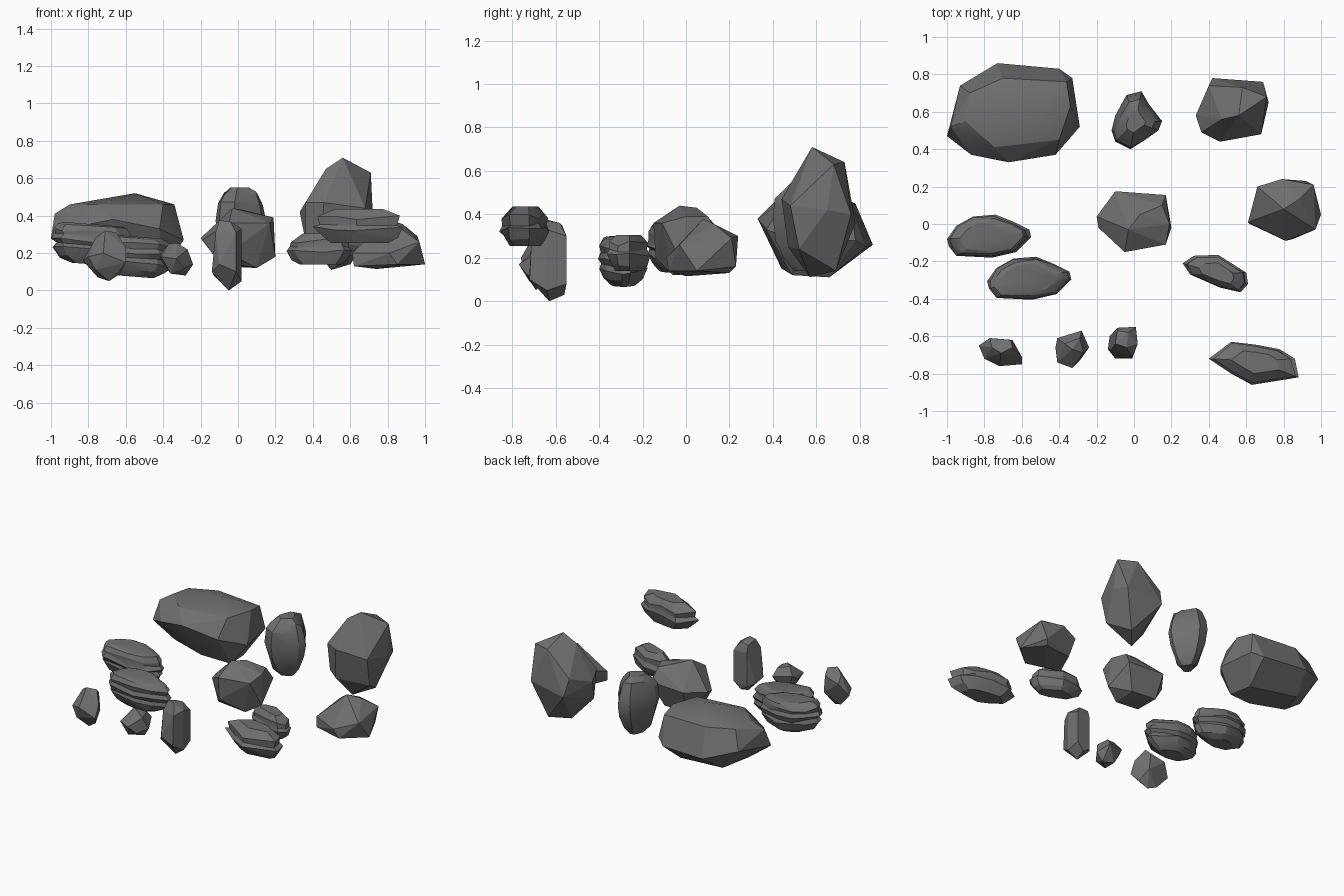
import bpy, bmesh, math, random

random.seed(4)
stone = bpy.data.materials.new("dark_grey_stone")
stone.diffuse_color = (0.16, 0.16, 0.16, 1)


def finish(name, bm, angle):
    bmesh.ops.recalc_face_normals(bm, faces=bm.faces[:])
    me = bpy.data.meshes.new(name)
    bm.to_mesh(me)
    bm.free()
    me.materials.append(stone)
    ob = bpy.data.objects.new(name, me)
    bpy.context.collection.objects.link(ob)
    bpy.ops.object.select_all(action='DESELECT')
    ob.select_set(True)
    bpy.context.view_layer.objects.active = ob
    bpy.ops.object.shade_smooth_by_angle(angle=math.radians(angle))
    return ob


def chiselled(name, corners, angle=8):
    """Angular stone: the convex hull of its corners."""
    bm = bmesh.new()
    for c in corners:
        bm.verts.new(c)
    res = bmesh.ops.convex_hull(bm, input=bm.verts[:])
    junk = {g for g in res["geom_interior"] + res["geom_unused"]
            if isinstance(g, bmesh.types.BMVert)}
    bmesh.ops.delete(bm, geom=list(junk), context='VERTS')
    bmesh.ops.dissolve_limit(bm, angle_limit=math.radians(9),
                             verts=bm.verts[:], edges=bm.edges[:])
    return finish(name, bm, angle)


def layered(name, outline, rings, jitter=0.012, tilt=(0, 0), angle=25):
    """Ledged stone: plan outline stacked in rings of (z, scale)."""
    cx = sum(p[0] for p in outline) / len(outline)
    cy = sum(p[1] for p in outline) / len(outline)
    bm = bmesh.new()
    loops = []
    for i, (z, s) in enumerate(rings):
        inner = 0 < i < len(rings) - 1
        loop = []
        for x, y in outline:
            k = s if s == 1 else s * random.uniform(0.94, 1.03)
            px, py = cx + (x - cx) * k, cy + (y - cy) * k
            pz = z + (px - cx) * tilt[0] + (py - cy) * tilt[1]
            if inner:
                pz += random.uniform(-jitter, jitter)
            loop.append(bm.verts.new((px, py, pz)))
        loops.append(loop)
    n = len(outline)
    for a, b in zip(loops, loops[1:]):
        for i in range(n):
            j = (i + 1) % n
            bm.faces.new((a[i], a[j], b[j], b[i]))
    bm.faces.new(loops[0][::-1])
    bm.faces.new(loops[-1])
    return finish(name, bm, angle)


# Large boulder, top sloping down towards the back
chiselled("large_boulder",
          [(-.55, .60, .52), (-.90, .55, .46), (-.88, .70, .45), (-.34, .63, .46),
           (-.40, .45, .46), (-.75, .41, .46), (-.36, .76, .44), (-.70, .78, .45),
           (-1, .47, .28), (-.98, .52, .41), (-.93, .74, .32), (-.73, .86, .26),
           (-.40, .83, .25), (-.33, .78, .28), (-.29, .52, .27), (-.42, .37, .33),
           (-.67, .33, .38), (-.87, .37, .34), (-.85, .50, .17), (-.40, .49, .12),
           (-.42, .66, .11), (-.78, .70, .15), (-.60, .44, .15)], 20)

# Upright nodular stone
layered("nodular_stone",
        [(-.12, .50), (-.10, .58), (-.04, .69), (.04, .71), (.08, .64), (.15, .55),
         (.13, .50), (.06, .45), (-.02, .40), (-.10, .44)],
        [(.14, .35), (.19, .65), (.29, .9), (.38, 1),
         (.46, .92), (.515, .74), (.55, .4)], .015)

# Tall angular boulder
chiselled("tall_boulder",
          [(.56, .58, .71), (.47, .56, .65), (.71, .68, .63), (.58, .73, .64),
           (.36, .49, .47), (.40, .74, .48), (.33, .58, .42), (.46, .44, .47),
           (.68, .48, .44), (.72, .65, .42), (.69, .76, .40), (.42, .78, .36),
           (.50, .57, .11), (.60, .69, .14), (.36, .52, .27), (.44, .47, .25),
           (.67, .52, .24)])

# Central block
chiselled("central_block",
          [(-.03, -.03, .44), (.03, .05, .43), (.19, 0, .39), (.15, .10, .39),
           (.17, .155, .30), (.17, -.11, .36), (.20, -.02, .18), (-.05, -.15, .36),
           (-.05, -.14, .20), (-.19, -.02, .27), (-.20, .04, .28), (-.10, .175, .30),
           (-.08, .12, .13), (.10, .10, .13), (.10, -.06, .12), (-.10, -.08, .15)])

# Right block
chiselled("right_block",
          [(.80, .08, .38), (.88, .13, .355), (.96, .21, .29), (.79, .24, .30),
           (.66, .20, .27), (.97, -.03, .26), (1, .05, .14), (.81, -.09, .20),
           (.61, .01, .20), (.62, 0, .13), (.74, 0, .115), (.90, .20, .13),
           (.70, .18, .13), (.92, .23, .16), (.85, -.08, .14)])

# Two matching oval ledge stones
oval = [(-1, -.08), (-.95, -.01), (-.86, .04), (-.74, .05), (-.64, .01), (-.56, -.03),
        (-.55, -.07), (-.63, -.15), (-.76, -.18), (-.95, -.17), (-.99, -.12)]
for name, dx, dy, z in (("oval_stone_back", 0, 0, .14), ("oval_stone_front", .215, -.225, .075)):
    layered(name, [(x + dx, y + dy) for x, y in oval],
            [(z, .5), (z + .03, .8), (z + .075, .95), (z + .095, .91), (z + .125, 1),
             (z + .15, .92), (z + .175, .95), (z + .2, .84), (z + .215, .67)],
            .009, (-.08, 0))

# Two long slabs, the smaller one turned
slabs = (("small_slab",
          [(.26, -.21), (.32, -.17), (.45, -.165), (.60, -.26), (.61, -.32),
           (.57, -.365), (.46, -.34), (.30, -.27)], .14, .165),
         ("long_slab",
          [(.40, -.72), (.52, -.63), (.65, -.645), (.78, -.67), (.86, -.72),
           (.88, -.82), (.63, -.86), (.52, -.80)], .255, .18))
for name, outline, z, h in slabs:
    layered(name, outline,
            [(z, .65), (z + .2 * h, .87), (z + .42 * h, 1),
             (z + .55 * h, .9), (z + .75 * h, .93), (z + h, .55)], .012)

# Small pointed stone
chiselled("small_pointed_stone",
          [(-.71, -.69, .32), (-.65, -.66, .31), (-.60, -.71, .23), (-.60, -.75, .15),
           (-.69, -.69, .05), (-.75, -.67, .07), (-.83, -.65, .16), (-.77, -.61, .24),
           (-.66, -.62, .27), (-.65, -.62, .15), (-.72, -.76, .20), (-.80, -.72, .18),
           (-.76, -.66, .285), (-.76, -.73, .11), (-.63, -.70, .09)])

# Pebble
chiselled("pebble",
          [(-.33, -.67, .255), (-.37, -.64, .25), (-.42, -.66, .17), (-.41, -.61, .20),
           (-.28, -.57, .18), (-.24, -.66, .14), (-.27, -.69, .22), (-.33, -.77, .17),
           (-.41, -.74, .18), (-.28, -.65, .08), (-.36, -.63, .09), (-.36, -.72, .09),
           (-.29, -.61, .23), (-.29, -.73, .12)])

# Upright narrow stone
chiselled("upright_stone",
          [(-.10, -.64, .375), (-.04, -.66, .37), (-.03, -.58, .36), (-.09, -.57, .35),
           (.02, -.64, .33), (-.01, -.71, .31), (-.12, -.67, .31), (-.09, -.555, .30),
           (.01, -.55, .30), (.03, -.64, .14), (-.01, -.72, .10), (-.10, -.72, .14),
           (-.14, -.67, .10), (-.13, -.60, .08), (.01, -.55, .08), (-.09, -.555, .06),
           (-.05, -.63, 0), (-.04, -.56, .03), (.02, -.64, .05)])
